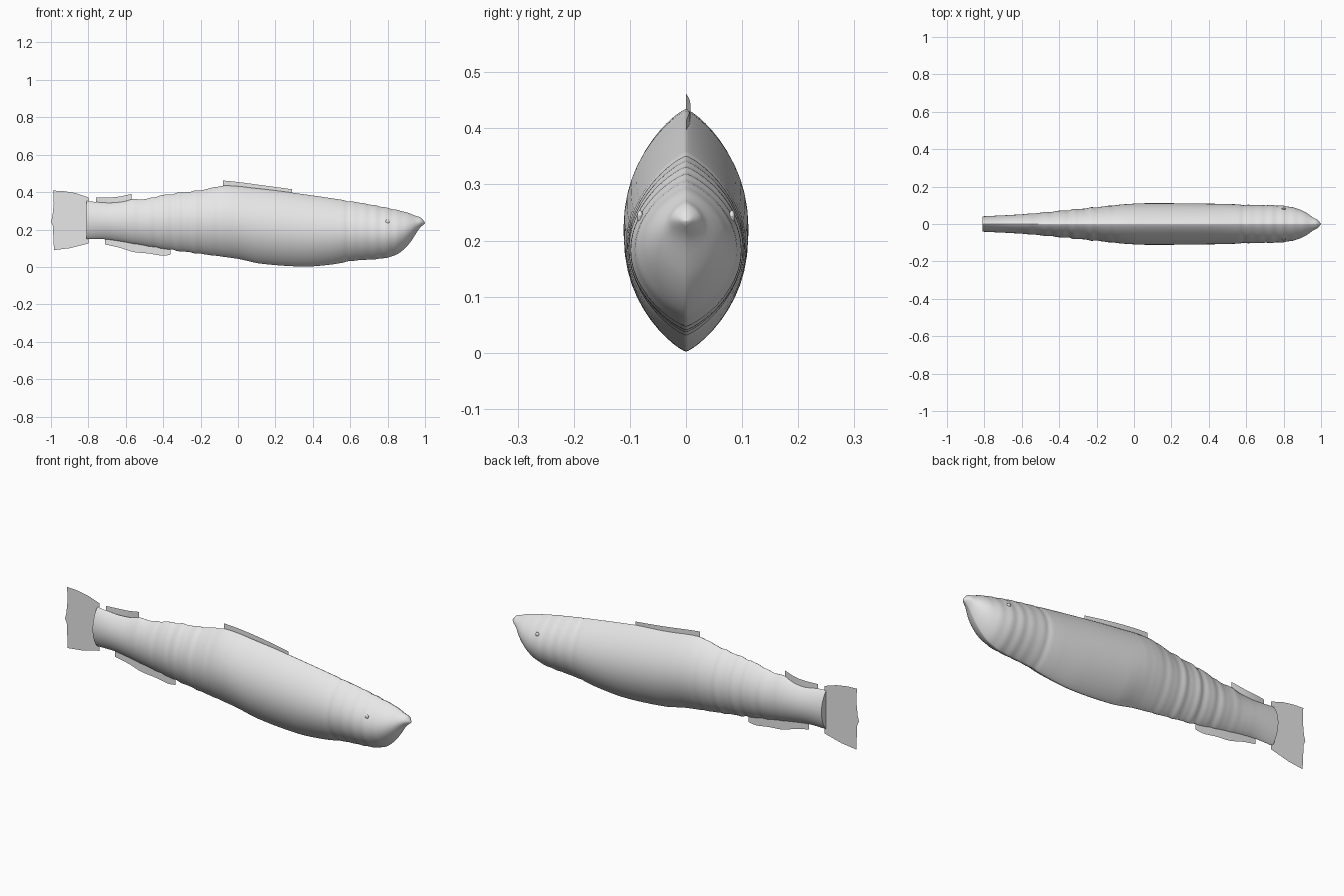
import bpy, bmesh, math

cube = bpy.data.objects.get("Cube")
if cube:
    bpy.data.objects.remove(cube)

grey = bpy.data.materials.new("pale grey")
grey.use_nodes = True
grey.diffuse_color = (0.8, 0.8, 0.8, 1)
grey.node_tree.nodes["Principled BSDF"].inputs["Base Color"].default_value = (0.8, 0.8, 0.8, 1)


def finish(name, bm, angle=40):
    mesh = bpy.data.meshes.new(name)
    bm.to_mesh(mesh)
    bm.free()
    mesh.materials.append(grey)
    obj = bpy.data.objects.new(name, mesh)
    bpy.context.collection.objects.link(obj)
    bpy.ops.object.select_all(action='DESELECT')
    obj.select_set(True)
    bpy.context.view_layer.objects.active = obj
    bpy.ops.object.shade_smooth_by_angle(angle=math.radians(angle))
    return obj


def sample(points, x):
    """Smooth curve through (x, value) points."""
    last = len(points) - 1
    i = max(k for k in range(last) if points[k][0] <= x + 1e-9)

    def slope(k):
        a, b = points[max(k - 1, 0)], points[min(k + 1, last)]
        return (b[1] - a[1]) / (b[0] - a[0])
    (x0, v0), (x1, v1) = points[i], points[i + 1]
    h = x1 - x0
    t = min((x - x0) / h, 1)
    return (v0 * (1 + 2 * t) * (1 - t) ** 2 + v1 * t * t * (3 - 2 * t)
            + h * t * (1 - t) * (slope(i) * (1 - t) - slope(i + 1) * t))


# Body outlines: back, belly and half width along the length
back = [(-.81, .352), (-.7, .343), (-.62, .348), (-.56, .362), (-.5, .362), (-.4, .384),
        (-.2, .41), (-.07, .434), (.1, .42), (.29, .397), (.5, .367), (.7, .335),
        (.8, .315), (.9, .292), (.95, .273), (.98, .262), (1, .236)]
belly = [(-.81, .148), (-.7, .147), (-.55, .123), (-.36, .092), (-.2, .07), (0, .043),
         (.12, .018), (.35, .002), (.5, .013), (.62, .033), (.8, .05), (.87, .08),
         (.92, .13), (.95, .175), (.968, .203), (1, .234)]
half_width = [(-.81, .041), (-.6, .052), (-.4, .07), (-.2, .09), (0, .109), (.2, .111),
              (.5, .107), (.6, .103), (.8, .097), (.88, .08), (.93, .055), (.96, .033),
              (.98, .023), (1, .001)]


def ripple(x):
    """Soft folds of skin, strongest towards the tail and on the head."""
    tail = math.exp(-((x + .32) / .2) ** 2)
    head = math.exp(-((x - .76) / .13) ** 2)
    gill = math.exp(-((x - .585) / .012) ** 2)
    return (.0022 * tail * (math.sin(x * 75) + .6 * math.sin(x * 131))
            + .0016 * head * math.sin(x * 105) - .003 * gill)


def section(x, t):
    """Half width of the lens-shaped section at relative height t."""
    return (sample(half_width, x) + ripple(x)) * max(1 - t * t, 0) ** .8


def limits(x):
    r = ripple(x)
    return sample(belly, x) - r * .8, sample(back, x) + r


# Body loft
bm = bmesh.new()
sides, steps = 48, 180
rings = []
for s in range(steps):
    x = -.81 + 1.81 * s / (steps - 1)
    low, high = limits(x)
    ring = []
    for k in range(sides):
        a = 2 * math.pi * k / sides
        t = math.sin(a)
        y = math.copysign(section(x, t), math.cos(a))
        ring.append(bm.verts.new((x, y, (low + high) / 2 + t * (high - low) / 2)))
    rings.append(ring)
for a, b in zip(rings, rings[1:]):
    for k in range(sides):
        n = (k + 1) % sides
        bm.faces.new((a[k], a[n], b[n], b[k]))
bm.faces.new(rings[0])
bm.faces.new(rings[-1])
bmesh.ops.recalc_face_normals(bm, faces=bm.faces)
finish("body", bm, 50)

# Eyes, as small low bumps on each side of the head
for side, name in ((1, "left_eye"), (-1, "right_eye")):
    x, t = .8, .45
    low, high = limits(x)
    bm = bmesh.new()
    bmesh.ops.create_uvsphere(bm, u_segments=16, v_segments=10, radius=.011)
    for v in bm.verts:
        v.co.y = v.co.y * .5 + side * section(x, t)
        v.co.x += x
        v.co.z += (low + high) / 2 + t * (high - low) / 2
    finish(name, bm)


def fin(name, upper, lower, bulge=0, count=16):
    """Thin sheet between two edges, bowed sideways by bulge."""
    bm = bmesh.new()
    x0, x1 = upper[0][0], upper[-1][0]
    columns = []
    for i in range(count + 1):
        f = i / count
        x = x0 + (x1 - x0) * f
        y = bulge * math.sin(math.pi * f)
        columns.append([bm.verts.new((x, y, sample(edge, x))) for edge in (lower, upper)])
    for a, b in zip(columns, columns[1:]):
        bm.faces.new((a[0], b[0], b[1], a[1]))
    return finish(name, bm)


fin("dorsal_fin", [(-.08, .462), (0, .454), (.15, .434), (.29, .415)],
    [(-.08, .425), (.1, .412), (.29, .39)], .008)
fin("adipose_fin", [(-.76, .37), (-.65, .374), (-.57, .39)],
    [(-.76, .335), (-.65, .335), (-.57, .35)], .008)
fin("anal_fin", [(-.71, .155), (-.55, .13), (-.36, .1)],
    [(-.71, .12), (-.63, .102), (-.56, .08), (-.48, .072), (-.4, .06), (-.36, .066)], .003)

# Tail fin with a slightly ragged trailing edge
bm = bmesh.new()
outline = [(-.8, .372), (-.87, .395), (-.93, .405), (-.988, .408), (-.985, .34), (-.992, .27),
           (-1, .24), (-.99, .22), (-.984, .09), (-.9, .1), (-.8, .125)]
face = bm.faces.new([bm.verts.new((x, 0.003, z)) for x, z in outline])
face.normal_update()
if face.normal.y > 0:
    face.normal_flip()
finish("tail_fin", bm)
